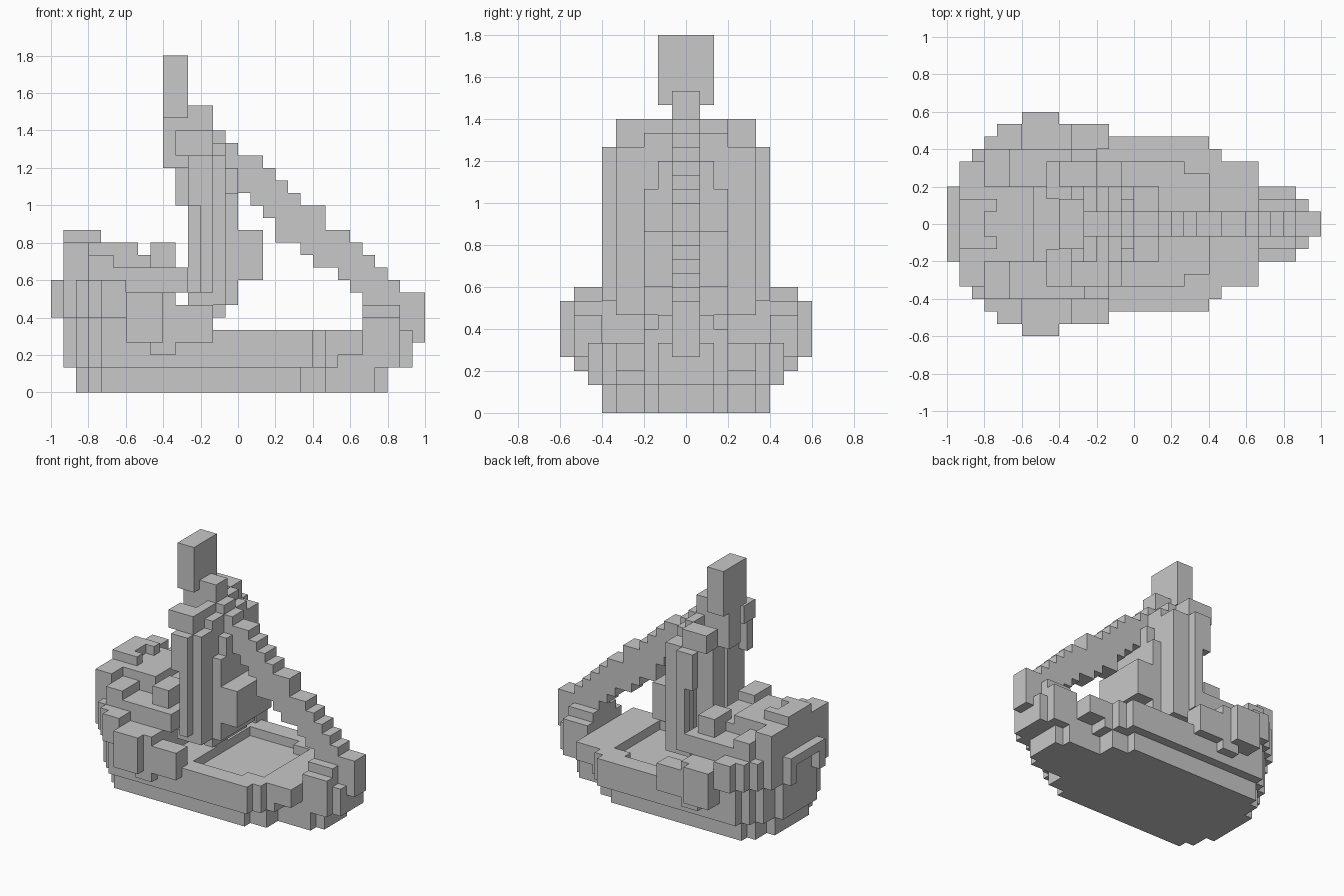
import bpy
import bmesh

if "Cube" in bpy.data.objects:
    bpy.data.objects.remove(bpy.data.objects["Cube"], do_unlink=True)

UNIT = 1 / 15  # edge of one building cube

grey = bpy.data.materials.new("plain_grey")
grey.use_nodes = True
colour = (0.58, 0.58, 0.58, 1)
grey.diffuse_color = colour
grey.node_tree.nodes["Principled BSDF"].inputs["Base Color"].default_value = colour

parts = {}


def add_box(bm, x, y, z):
    """Add one closed box, with its limits given in cube units."""
    made = bmesh.ops.create_cube(bm, size=1)
    for v in made["verts"]:
        for axis, (low, high) in enumerate((x, y, z)):
            v.co[axis] = (high if v.co[axis] > 0 else low) * UNIT


def block(part, x, y, z, side="both"):
    """Add a box centred on y, or one or two side boxes if y is a range."""
    if part not in parts:
        parts[part] = bmesh.new()
    bm = parts[part]
    if not isinstance(y, tuple):
        add_box(bm, x, (-y, y), z)
        return
    if side in ("both", "back"):
        add_box(bm, x, (y[0], y[1]), z)
    if side in ("both", "front"):
        add_box(bm, x, (-y[1], -y[0]), z)


# Keel layer, a stepped oval
for half, start, end in ((2, -13, 12), (3, -13, 11), (5, -12, 7), (6, -11, 5)):
    block("keel", x=(start, end), y=half, z=(0, 2))

# Hull layer up to the floor of the deck well
for half, start, end in ((2, -14, 14), (3, -14, 13), (5, -13, 8), (6, -12, 7), (7, -11, 6)):
    block("hull", x=(start, end), y=half, z=(2, 4))
block("hull", x=(8, 10), y=5, z=(3, 4))

# Deck rim around the open well
block("deck_rim", x=(-2, 4), y=(5, 7), z=(4, 5))
block("deck_rim", x=(4, 6), y=(4, 7), z=(4, 5))
block("deck_rim", x=(6, 7), y=6, z=(4, 5))
block("deck_rim", x=(7, 10), y=5, z=(4, 5))
block("deck_rim", x=(-11, -2), y=7, z=(4, 5))

# Bow steps and stem post
block("bow", x=(10, 13), y=3, z=(4, 6))
block("bow", x=(10, 13), y=2, z=(4, 7))
block("bow", x=(13, 14), y=2, z=(4, 5))
block("stem_post", x=(10, 14), y=1, z=(4, 8))
block("stem_post", x=(13, 15), y=1, z=(4, 8))

# Side bulges
block("side_bulge", x=(-9, -5), y=8, z=(4, 8))
block("side_bulge", x=(-9, -6), y=(6, 9), z=(4, 8))
block("side_bulge", x=(-6, -2), y=(6, 8), z=(4, 7))
block("side_bulge", x=(-7, -5), y=(6, 8), z=(3, 4))

# Stern castle body, overhanging the hull behind
block("stern_castle", x=(-14, -12), y=3, z=(3, 6))
block("stern_castle", x=(-13, -5), y=5, z=(3, 9))
block("stern_castle", x=(-12, -5), y=6, z=(3, 9))
block("stern_castle", x=(-11, -9), y=7, z=(4, 9))
for half, start in ((5, -14), (6, -13), (7, -12), (8, -11)):
    block("stern_castle", x=(start, -9), y=half, z=(6, 9))
block("stern_castle", x=(-12, -4), y=6, z=(8, 10))

# Stepped castle roof, tallest at the stern
block("castle_roof", x=(-14, -12), y=5, z=(9, 12))
block("castle_roof", x=(-12, -10), y=6, z=(9, 11))
block("castle_roof", x=(-10, -7), y=3, z=(10, 11))
block("castle_roof", x=(-7, -5), y=5, z=(10, 11))
block("castle_roof", x=(-12, -8), y=3, z=(11, 12))
block("castle_roof", x=(-7, -5), y=(2, 5), z=(11, 12))
block("castle_roof", x=(-14, -12), y=2, z=(12, 13))
block("castle_roof", x=(-12, -11), y=(1, 2), z=(12, 13))

# Arched frame on the transom
block("stern_frame", x=(-15, -14), y=3, z=(8, 9))
block("stern_frame", x=(-15, -14), y=(2, 3), z=(6, 8))

# Sail, curving forward towards its middle, its far edge set further aft
for side, aft in (("back", -5), ("front", -4)):
    block("sail", x=(aft, aft + 2), y=(5, 6), z=(15, 19), side=side)
    block("sail", x=(aft + 1, aft + 2), y=(5, 6), z=(8, 15), side=side)
    block("yard", x=(aft - 1, aft + 2), y=(3, 5), z=(19, 21), side=side)
block("sail", x=(-3, -1), y=(3, 5), z=(7, 19))
block("sail", x=(-4, -2), y=5, z=(7, 8))
block("sail", x=(-2, -1), y=3, z=(6, 19))
block("sail", x=(-1, 0), y=3, z=(7, 16))
block("sail", x=(-1, 0), y=2, z=(16, 18))
block("sail_emblem", x=(0, 2), y=3, z=(9, 13))

# Middle of the yard across the sail top
block("yard", x=(-3, -1), y=3, z=(19, 20))
block("yard", x=(-3, -2), y=3, z=(20, 21))

# Mast head and flag
block("mast", x=(-4, -2), y=1, z=(4, 23))
block("mast", x=(-6, -3), y=1, z=(18, 22))
block("mast", x=(-2, -1), y=1, z=(18, 21))
block("mast", x=(-1, 0), y=1, z=(18, 20))
block("flag", x=(-6, -4), y=2, z=(22, 27))

# Stay running down to the bow in steps
stay_tops = (19, 19, 18, 17, 16, 15, 15, 13, 13, 12, 11, 10, 9)
stay_bottoms = (16, 15, 14, 12, 12, 11, 10, 10, 9, 8, 7, 7, 7)
for step, (top, bottom) in enumerate(zip(stay_tops, stay_bottoms)):
    block("forestay", x=(step, step + 1), y=1, z=(bottom, top))

# Turn each part into an object
for name, bm in parts.items():
    mesh = bpy.data.meshes.new(name)
    bm.to_mesh(mesh)
    bm.free()
    mesh.materials.append(grey)
    bpy.context.scene.collection.objects.link(bpy.data.objects.new(name, mesh))
